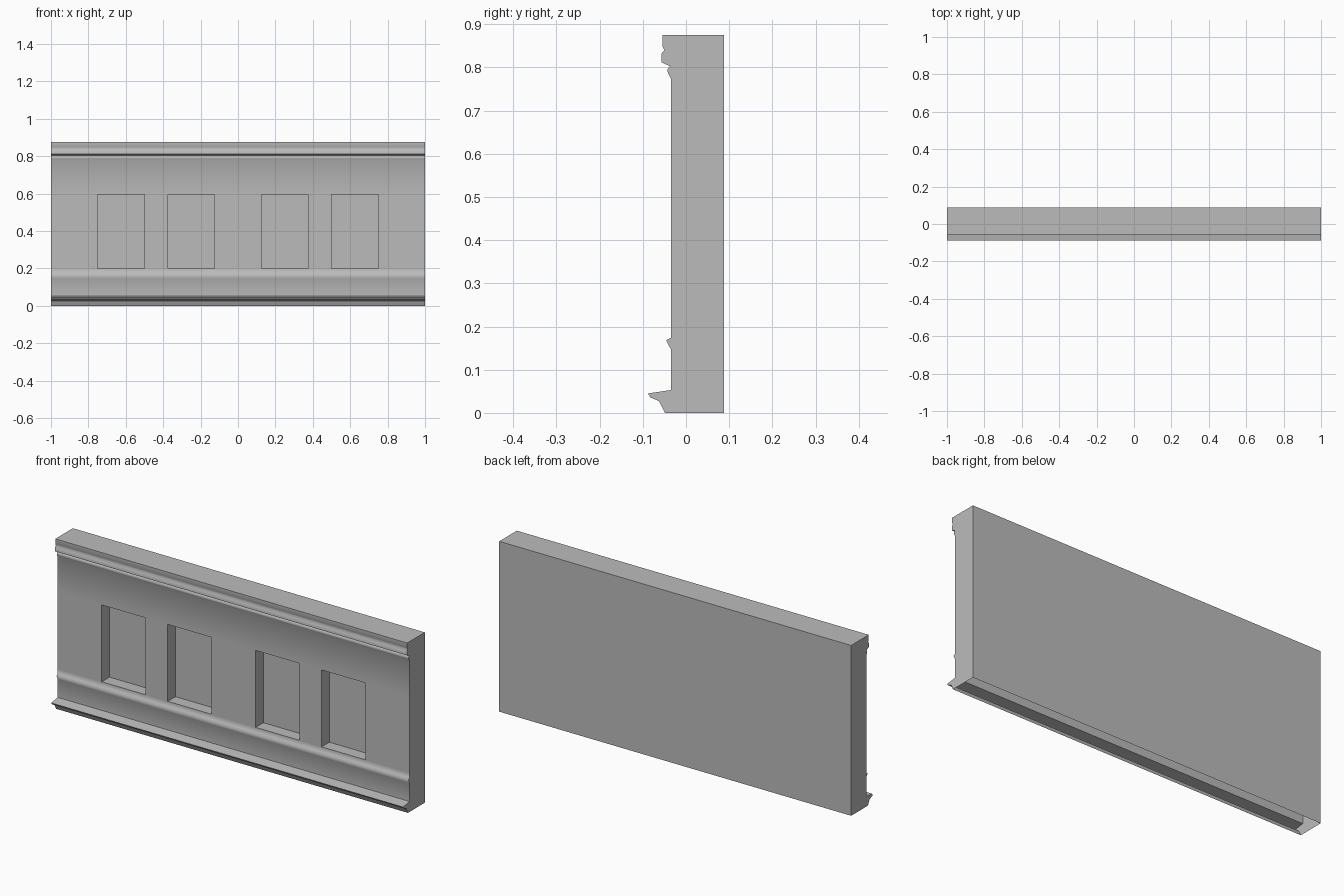
import bpy
import bmesh

cube = bpy.data.objects.get("Cube")
if cube:
    bpy.data.objects.remove(cube)

# One plain stone colour
stone = bpy.data.materials.new("grey stone")
stone.use_nodes = True
GREY = (0.5, 0.5, 0.5, 1)
stone.diffuse_color = GREY
stone.node_tree.nodes["Principled BSDF"].inputs["Base Color"].default_value = GREY

# Wall section (y, z): base ledge, low bead, window band, cornice, then the back
WALL, BACK, SILL, HEAD = -0.035, 0.088, 0.2, 0.595
base = [(-0.049, 0), (-0.062, 0.027), (-0.083, 0.036), (-0.088, 0.045), (WALL, 0.053)]
bead = [(WALL, 0.147), (-0.046, 0.168), (WALL, 0.174)]
band = [(WALL, SILL), (WALL, HEAD)]
cornice = [(WALL, 0.774), (-0.042, 0.787), (-0.043, 0.796), (-0.037, 0.803),
           (-0.057, 0.812), (-0.057, 0.832), (-0.05, 0.84), (-0.055, 0.85),
           (-0.055, 0.875)]
section = base + bead + band + cornice + [(BACK, 0.875), (BACK, 0)]

# Columns alternate between wall and window
half = [0.125, 0.375, 0.5, 0.75, 1]
columns = [-x for x in reversed(half)] + half
window_columns = (1, 3, 5, 7)
window_row = len(base + bead)

# Sweep the section along the wall, leaving the underside open
bm = bmesh.new()
rows = [[bm.verts.new((x, y, z)) for x in columns] for y, z in section]
windows = []
for r, (low, high) in enumerate(zip(rows, rows[1:])):
    for c in range(len(columns) - 1):
        face = bm.faces.new((low[c], low[c + 1], high[c + 1], high[c]))
        if r == window_row and c in window_columns:
            windows.append(face)

# End caps
bm.faces.new([row[0] for row in rows])
bm.faces.new([row[-1] for row in reversed(rows)])

# Recess the blind windows
pockets = bmesh.ops.extrude_discrete_faces(bm, faces=windows)["faces"]
for pocket in pockets:
    outer = list(pocket.verts)
    bmesh.ops.translate(bm, vec=(0, 0.0625, 0), verts=outer)
bmesh.ops.remove_doubles(bm, verts=bm.verts, dist=0.0001)

# Soft mouldings, crisp corners everywhere else
for face in bm.faces:
    face.smooth = True
for edge in bm.edges:
    a, b = (v.co for v in edge.verts)
    along = abs(a.z - b.z) < 0.001 and abs(a.y - b.y) < 0.001
    soft = along and (0.1 < a.z < 0.19 or 0.78 < a.z < 0.8 or 0.82 < a.z < 0.86)
    soft = soft and a.y < 0
    edge.smooth = soft or (len(edge.link_faces) == 2
                           and edge.calc_face_angle() < 0.5)

mesh = bpy.data.meshes.new("wall_panel")
bm.to_mesh(mesh)
bm.free()
mesh.materials.append(stone)
panel = bpy.data.objects.new("wall_panel", mesh)
bpy.context.scene.collection.objects.link(panel)
